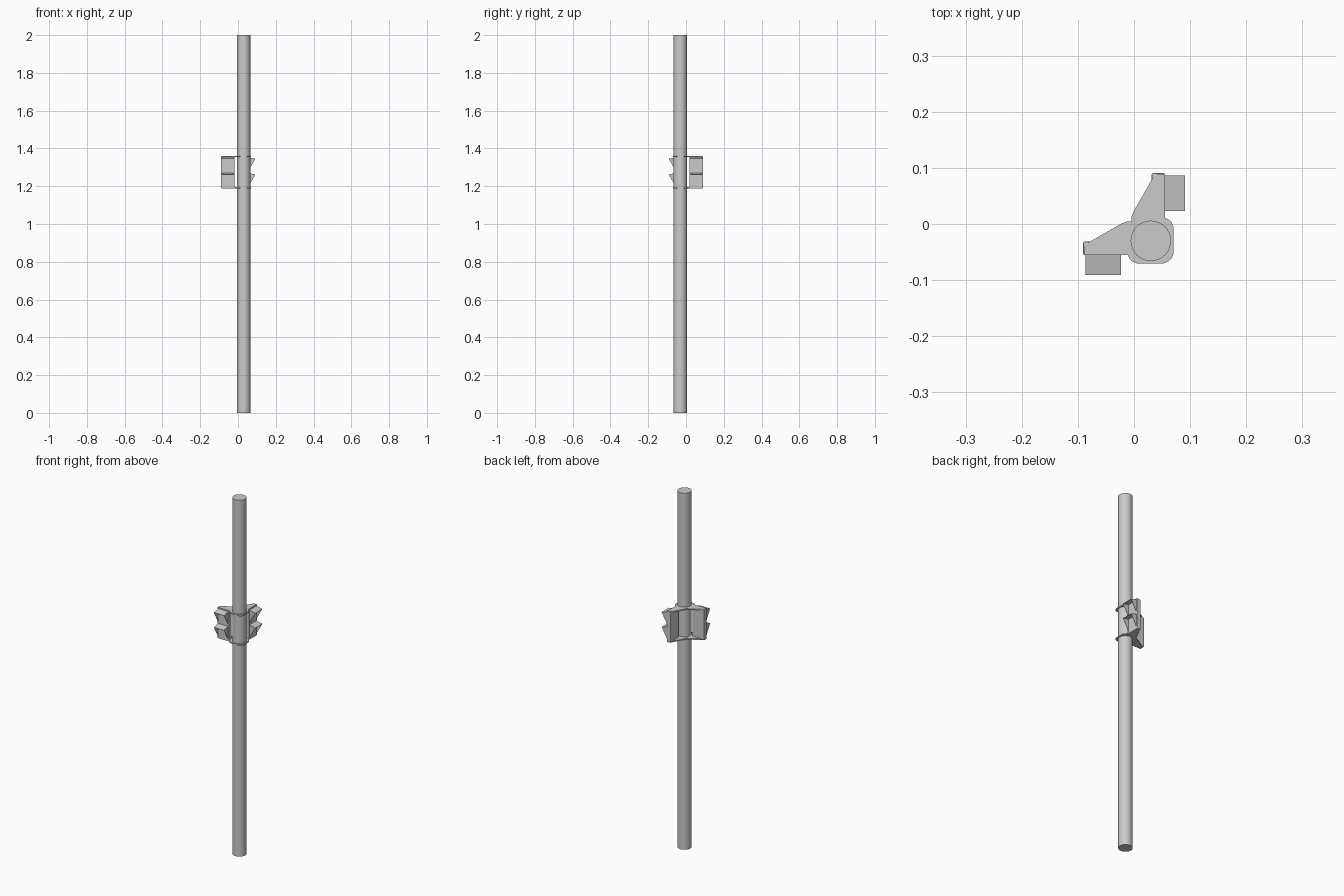
import bpy, bmesh, math

if "Cube" in bpy.data.objects:
    bpy.data.objects.remove(bpy.data.objects["Cube"])

PX, PY = 0.03, -0.03          # pole axis


def make(name, verts, faces):
    me = bpy.data.meshes.new(name)
    me.from_pydata(verts, [], faces)
    bm = bmesh.new()
    bm.from_mesh(me)
    bmesh.ops.recalc_face_normals(bm, faces=bm.faces)
    bm.to_mesh(me)
    bm.free()
    ob = bpy.data.objects.new(name, me)
    bpy.context.collection.objects.link(ob)
    return ob


def prism(name, outline, z0, z1):
    n = len(outline)
    verts = [(x, y, z) for z in (z0, z1) for x, y in outline]
    faces = [list(range(n)), list(range(n, 2 * n))]
    faces += [(i, (i + 1) % n, n + (i + 1) % n, n + i) for i in range(n)]
    return make(name, verts, faces)


def swap(p):
    """Reflect across the diagonal, turning the front head into the side head."""
    return (-p[1], -p[0]) + tuple(p[2:])


def same(p):
    return tuple(p)


# Pole
bpy.ops.mesh.primitive_cylinder_add(vertices=32, radius=0.036, depth=2, location=(PX, PY, 1))
pole = bpy.context.object
pole.name = "pole"
bpy.ops.object.shade_smooth_by_angle(angle=math.radians(40))

# Bracket plates: rounded clamp around the pole with two tapered arms
half = [(-0.004, 0.004), (-0.012, 0.005), (-0.022, 0.001), (-0.083, -0.034),
        (-0.088, -0.04), (-0.088, -0.055), (-0.011, -0.055), (-0.008, -0.062),
        (-0.003, -0.067), (0.005, -0.07), (0.053, -0.07), (0.061, -0.067)]
outline = half + [(0.067, -0.061)] + [swap(p) for p in reversed(half[1:-1])]
prism("upper_bracket", outline, 1.354, 1.361)
prism("lower_bracket", outline, 1.188, 1.195)

for label, m in (("front", same), ("side", swap)):
    # Signal housing with softened corners
    box = [m(p) for p in ((-0.091, -0.055), (-0.018, -0.055), (-0.018, -0.031), (-0.091, -0.031))]
    housing = prism(label + "_housing", box, 1.19, 1.359)
    bev = housing.modifiers.new("bevel", 'BEVEL')
    bev.width = 0.004
    bev.segments = 2

    # Two hoods, each a sloped roof with triangular cheeks, open below
    for part, top in (("upper", 1.354), ("lower", 1.271)):
        pts = []
        for x in (-0.086, -0.023):
            pts += [m((x, -0.054, top)), m((x, -0.091, top - 0.009)), m((x, -0.054, top - 0.074))]
        hood = make(f"{label}_{part}_hood", pts, [(0, 1, 4, 3), (0, 2, 1), (3, 4, 5)])
        sol = hood.modifiers.new("thickness", 'SOLIDIFY')
        sol.thickness = 0.002
        sol.offset = -1
